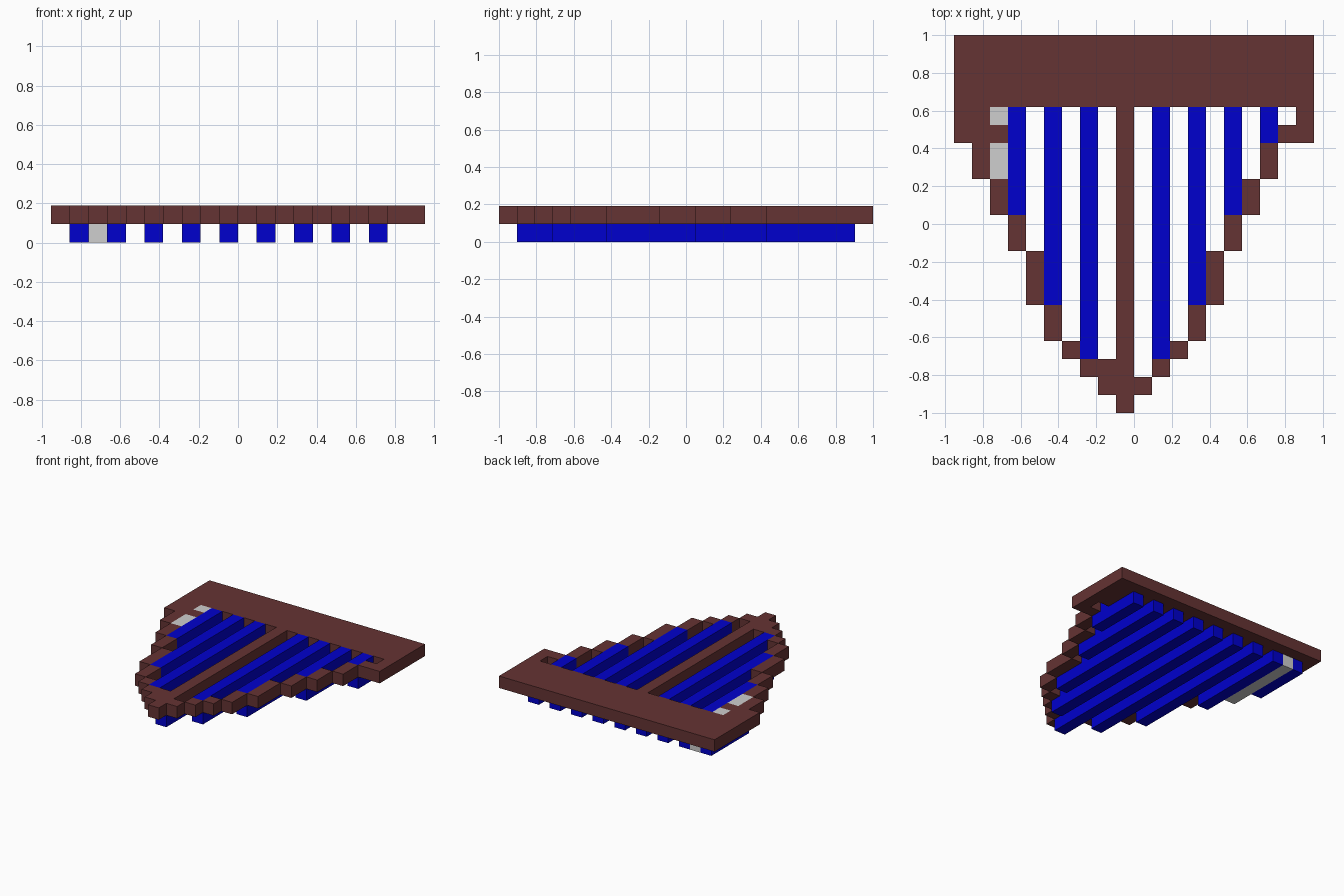
import bpy
import bmesh

U = 2 / 21            # one block
COLS, ROWS = 20, 21
SPINE = 9             # column of the centre beam

cube = bpy.data.objects.get("Cube")
if cube:
    bpy.data.objects.remove(cube)


def material(name, color):
    m = bpy.data.materials.new(name)
    m.use_nodes = True
    m.diffuse_color = color
    m.node_tree.nodes["Principled BSDF"].inputs["Base Color"].default_value = color
    return m


brown = material("dark brown", (0.13, 0.033, 0.033, 1))
blue = material("deep blue", (0, 0, 0.61, 1))
grey = material("light grey", (0.62, 0.62, 0.62, 1))


def block_part(name, cells, mat):
    """Build the outer skin of a set of blocks (column, row from the back, layer)."""
    bm = bmesh.new()
    corners = {}

    def corner(p):
        if p not in corners:
            c, r, layer = p
            corners[p] = bm.verts.new(((c - COLS / 2) * U, (ROWS / 2 - r) * U, layer * U))
        return corners[p]

    for cell in sorted(cells):
        for axis in range(3):
            for step in (-1, 1):
                beside = list(cell)
                beside[axis] += step
                if tuple(beside) in cells:
                    continue
                # Square on this side of the block, wound to face outwards
                quad = []
                for a, b in ((0, 0), (0, 1), (1, 1), (1, 0)):
                    p = list(cell)
                    p[axis] += step > 0
                    p[(axis + 1) % 3] += a
                    p[(axis + 2) % 3] += b
                    quad.append(corner(tuple(p)))
                bm.faces.new(quad if step > 0 else quad[::-1])
    mesh = bpy.data.meshes.new(name)
    bm.to_mesh(mesh)
    bm.free()
    mesh.materials.append(mat)
    obj = bpy.data.objects.new(name, mesh)
    bpy.context.collection.objects.link(obj)


def strip(c, first, end, layer):
    return {(c, r, layer) for r in range(first, end)}


# Stepped rim: (first row, end row) by distance from the spine
RIM = [(20, 21), (19, 20), (18, 19), (17, 18), (15, 17),
       (12, 15), (10, 12), (8, 10), (6, 8), (5, 6)]

# Upper layer: wide back plank, centre beam and stepped rim
deck = strip(SPINE, 4, 21, 1)
for c in range(COLS):
    deck |= strip(c, 0, 4, 1)
for d, (first, end) in enumerate(RIM):
    for c in (SPINE - d, SPINE + d):
        deck |= strip(c, first, end, 1)
# Uneven fill blocks at the outer corners and the tip
for c in (0, 1, 19):
    deck |= strip(c, 4, 6, 1)
deck |= {(2, 5, 1), (8, 18, 1)}
block_part("deck_frame", deck, brown)


def beam(name, c, end, mat):
    """Beam under the plank that rises level with the deck wherever it is open."""
    block_part(name, strip(c, 1, end, 0) | (strip(c, 4, end, 1) - deck), mat)


# Beams on every second column, ending where the rim starts
beam("centre_beam", SPINE, RIM[0][0], blue)
for d in range(2, 10, 2):
    beam(f"left_beam_{d // 2}", SPINE + d, RIM[d][0], blue)
    beam(f"right_beam_{d // 2}", SPINE - d, RIM[d][0], blue)

# Single pale beam between the two outer right beams
beam("pale_beam", 2, 8, grey)
